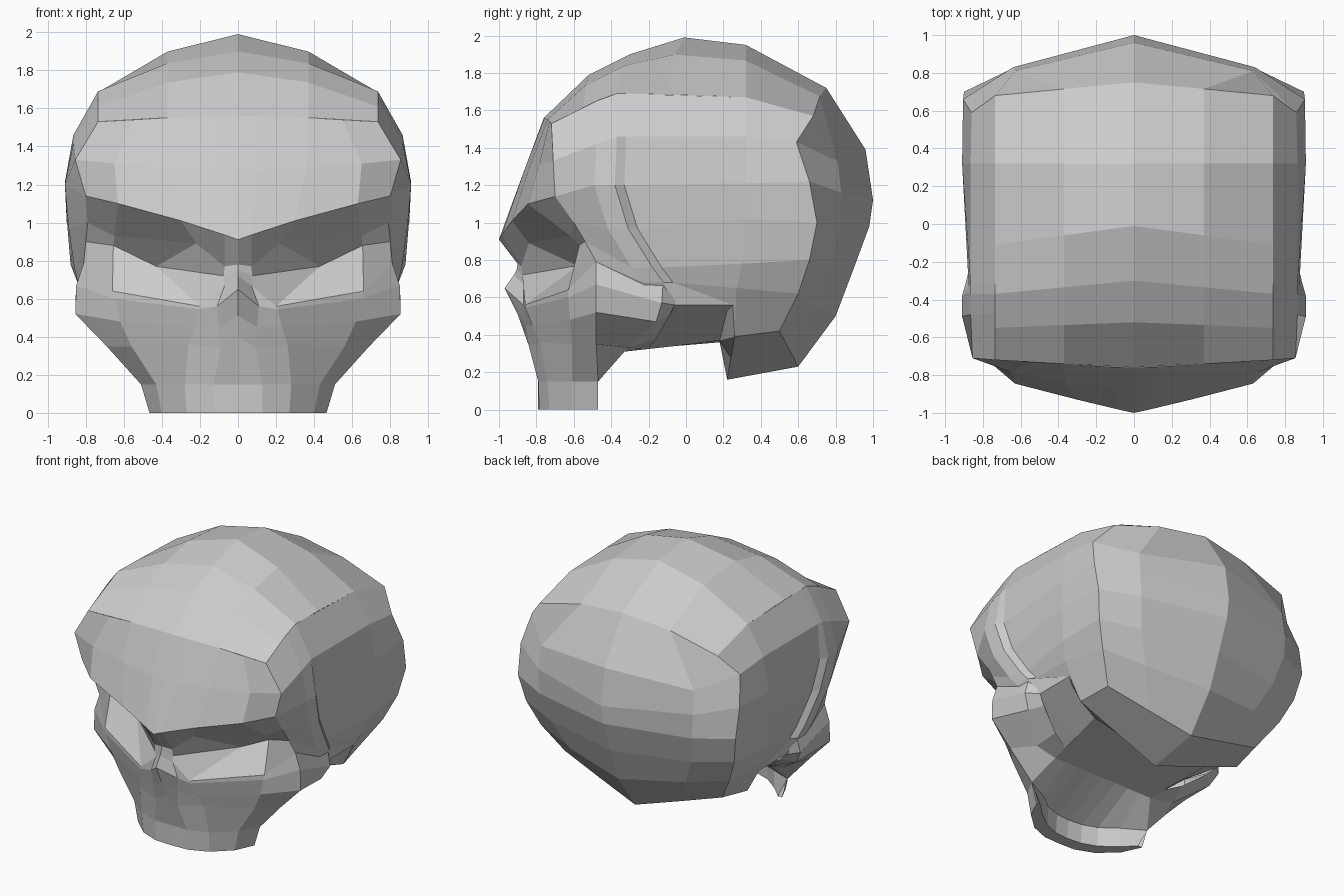
import bpy, bmesh
from mathutils import Vector


def loft(name, rows):
    """Join rows of equal length with flat quads and mirror them across x."""
    n = len(rows[0])
    bm = bmesh.new()
    grid = [[bm.verts.new(p) for p in row] for row in rows]
    for a, b in zip(grid, grid[1:]):
        for i in range(n - 1):
            bm.faces.new((a[i], a[i + 1], b[i + 1], b[i]))
    bmesh.ops.remove_doubles(bm, verts=bm.verts[:], dist=0.001)
    bmesh.ops.recalc_face_normals(bm, faces=bm.faces[:])
    bm.normal_update()
    # open shells: make sure the normals point away from the skull centre
    centre = Vector((0, 0, 0.8))
    out = sum(f.normal.dot(f.calc_center_median() - centre) * f.calc_area() for f in bm.faces)
    if out < 0:
        bmesh.ops.reverse_faces(bm, faces=bm.faces[:])
    mesh = bpy.data.meshes.new(name)
    bm.to_mesh(mesh)
    bm.free()
    ob = bpy.data.objects.new(name, mesh)
    bpy.context.collection.objects.link(ob)
    mirror = ob.modifiers.new("Mirror", 'MIRROR')
    mirror.use_clip = True
    return ob


# Crown: midline arc and side arc, with a raised row between them
crown = []
for yc, zc, ye, ze in [(-.76, 1.56, -.72, 1.53), (-.52, 1.79, -.55, 1.61),
                       (-.30, 1.90, -.37, 1.69), (-.01, 1.99, -.11, 1.685),
                       (.32, 1.95, .32, 1.67), (.75, 1.72, .68, 1.57)]:
    mid = (.37, (yc + ye) / 2, (zc + ze) / 2 + .2 * (zc - ze))
    crown.append([(0, yc, zc), mid, (.735, ye, ze)])
loft("crown", crown)

# Forehead down to the V-shaped brow edge
brow = [(0, -1, .91), (.07, -.985, .935), (.30, -.93, 1.01), (.63, -.845, 1.10), (.80, -.70, 1.14)]
loft("forehead", [
    [(0, -.76, 1.56), (.1, -.757, 1.559), (.37, -.74, 1.551), (.55, -.73, 1.54), (.735, -.72, 1.53)],
    [(0, -.872, 1.26), (.1, -.868, 1.27), (.36, -.84, 1.29), (.65, -.785, 1.31), (.855, -.71, 1.33)],
    brow])

# Braincase: horizontal levels, side wall then back
side = [
    [(.735, -.72, 1.53), (.735, -.37, 1.69), (.735, .32, 1.67), (.735, .68, 1.57)],
    [(.855, -.71, 1.33), (.865, -.37, 1.46), (.865, .32, 1.46), (.86, .59, 1.43)],
    [(.80, -.70, 1.14), (.91, -.38, 1.20), (.91, .32, 1.21), (.905, .66, 1.22)],
    [(.79, -.60, 1.00), (.89, -.31, .97), (.90, .32, 1.02), (.90, .70, 1.00)],
    [(.80, -.54, .90), (.86, -.18, .76), (.88, .30, .78), (.86, .66, .80)],
    [(.81, -.48, .79), (.84, -.12, .68), (.83, .27, .65), (.78, .60, .62)],
    [(.74, -.35, .58), (.78, -.06, .56), (.69, .26, .39), (.65, .50, .42)]]
back = [
    [(.37, .715, 1.675), (0, .75, 1.72)],
    [(.63, .81, 1.33), (0, .96, 1.39)],
    [(.64, .83, 1.16), (0, 1.0, 1.12)],
    [(.63, .83, .98), (0, .98, .98)],
    [(.58, .77, .77), (0, .895, .75)],
    [(.48, .69, .56), (0, .80, .50)],
    [(.33, .55, .325), (0, .60, .23)]]
levels = []
for i, (s, b) in enumerate(zip(side, back)):
    x, y, z = s[1]
    temple = (x, y - .11, z - (.04 if i < 2 else 0))
    crease = (x - (.035 if 2 <= i <= 5 else 0), y + .05, z)
    if i == 6:
        crease = (x, .25, z)        # lower edge of the wall
    levels.append([s[0], temple, s[1], crease] + s[2:] + b)
loft("braincase", levels)

# Underside of the back of the head, and its short front wall
loft("occiput_base", [
    [(0, .60, .23), (.33, .55, .325), (.65, .50, .42)],
    [(0, .22, .16), (.345, .24, .275), (.69, .26, .39)]])
loft("occiput_front", [
    [(0, .22, .16), (.345, .24, .275), (.69, .26, .39), (.78, .25, .56)],
    [(0, .18, .36), (.30, .18, .36), (.50, .18, .37), (.74, .22, .53)]])

# Skull base between back of head and palate
loft("skull_base", [
    [(0, .18, .36), (.50, .18, .37), (.78, .25, .56)],
    [(0, -.06, .345), (.46, -.06, .34), (.78, -.06, .56)],
    [(0, -.33, .31), (.42, -.33, .31), (.74, -.35, .58)]])

# Eye sockets: brow edge, ceiling, deepest line, lower rim
rim = [(0, -.92, .72), (.07, -.87, .67), (.20, -.86, .56), (.66, -.63, .64), (.81, -.48, .79)]
loft("eye_sockets", [
    brow,
    [(0, -.90, .78), (.07, -.88, .77), (.22, -.84, .89), (.65, -.62, .93), (.79, -.60, 1.0)],
    [(0, -.905, .75), (.075, -.875, .72), (.43, -.58, .77), (.655, -.57, .88), (.80, -.54, .90)],
    rim])

# Face: nose, cheeks and upper jaw
face = [
    rim,
    [(0, -.97, .65), (.11, -.87, .56), (.21, -.86, .545), (.65, -.63, .60), (.85, -.48, .67)],
    [(0, -.90, .51), (.10, -.855, .45), (.23, -.82, .45), (.62, -.62, .48), (.855, -.48, .52)],
    [(0, -.85, .40), (.09, -.84, .34), (.26, -.78, .36), (.56, -.61, .35), (.69, -.48, .35)],
    [(0, -.79, .15), (.13, -.79, .15), (.28, -.74, .15), (.43, -.61, .15), (.51, -.47, .15)],
    [(0, -.79, 0), (.13, -.785, 0), (.27, -.73, 0), (.40, -.61, 0), (.465, -.47, 0)]]
loft("face", face)

# Underside of the upper jaw, rising to the skull base
loft("palate", [
    face[-1],
    [(0, -.70, 0), (.11, -.69, 0), (.22, -.65, 0), (.34, -.56, 0), (.43, -.47, 0)],
    [(0, -.69, .14), (.11, -.68, .14), (.22, -.64, .14), (.34, -.55, .14), (.51, -.47, .15)],
    [(0, -.33, .31), (.11, -.33, .31), (.22, -.33, .31), (.32, -.33, .31), (.42, -.33, .31)]])

# Cheekbones sweeping back to the braincase
loft("cheekbones", [
    [row[-1] for row in face[:5]],
    [(.82, -.12, .71), (.855, -.13, .57), (.80, -.16, .47), (.60, -.31, .33), (.42, -.33, .31)],
    [(.80, -.06, .58), (.78, -.06, .56), (.72, -.09, .50), (.56, -.16, .38), (.44, -.20, .325)]])
